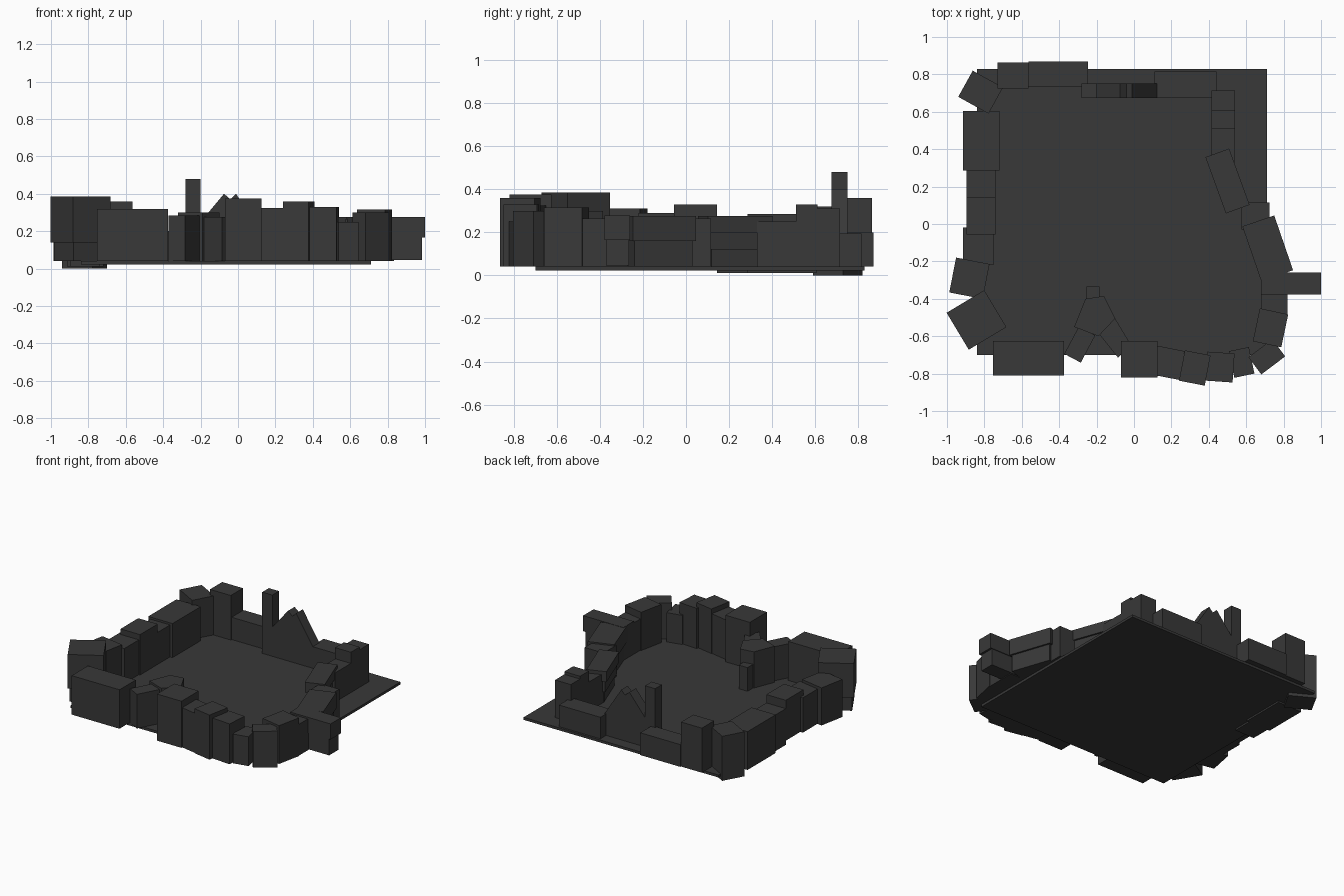
import bpy, bmesh, math

if "Cube" in bpy.data.objects:
    bpy.data.objects.remove(bpy.data.objects["Cube"])

mat = bpy.data.materials.new("dark_stone")
mat.diffuse_color = (0.04, 0.04, 0.04, 1)
mat.use_nodes = True
mat.node_tree.nodes["Principled BSDF"].inputs["Base Color"].default_value = mat.diffuse_color


def prism(name, pts, z0, z1, axis="z"):
    """Extrude a flat outline along z, or an x-z outline along y."""
    bm = bmesh.new()
    if axis == "z":
        lo = [bm.verts.new((x, y, z0)) for x, y in pts]
        hi = [bm.verts.new((x, y, z1)) for x, y in pts]
    else:
        lo = [bm.verts.new((x, z0, z)) for x, z in pts]
        hi = [bm.verts.new((x, z1, z)) for x, z in pts]
    n = len(pts)
    bm.faces.new(lo)
    bm.faces.new(hi)
    for i in range(n):
        bm.faces.new((lo[i], lo[(i + 1) % n], hi[(i + 1) % n], hi[i]))
    bmesh.ops.recalc_face_normals(bm, faces=bm.faces)
    me = bpy.data.meshes.new(name)
    bm.to_mesh(me)
    bm.free()
    me.materials.append(mat)
    ob = bpy.data.objects.new(name, me)
    bpy.context.collection.objects.link(ob)
    return ob


BASE = 0.04


def rot_block(name, cx, cy, w, d, angle, top, z0=BASE):
    """Block turned about its centre."""
    c, s = math.cos(math.radians(angle)), math.sin(math.radians(angle))
    pts = [(cx + u * w / 2 * c - v * d / 2 * s, cy + u * w / 2 * s + v * d / 2 * c)
           for u, v in ((-1, -1), (1, -1), (1, 1), (-1, 1))]
    return prism(name, pts, z0, top)


def block(name, x0, x1, y0, y1, top, z0=BASE):
    """Axis-aligned block."""
    return rot_block(name, (x0 + x1) / 2, (y0 + y1) / 2, x1 - x0, y1 - y0, 0, top, z0)


def tiers(name, cx, cy, w, d, angle, levels):
    """Stacked block, lower tiers slightly recessed."""
    for i in range(len(levels) - 1):
        inset = 0.025 * (len(levels) - 2 - i)
        rot_block(f"{name}_tier_{i}", cx, cy, w - inset, d - inset, angle,
                  levels[i + 1], levels[i])


# Ground slab
block("ground_slab", -0.84, 0.71, -0.70, 0.83, 0.04, 0.022)

# Back row: low hall, tall house, bell tower, gabled hall, low hall
block("back_hall_left", -0.565, -0.245, 0.735, 0.87, 0.20)
block("back_house_tall", -0.73, -0.565, 0.725, 0.863, 0.36)
block("slim_tower", -0.28, -0.20, 0.675, 0.75, 0.48)
prism("twin_peak_hall", [(-0.20, BASE), (0.125, BASE), (0.125, 0.19), (-0.01, 0.40),
                         (-0.04, 0.37), (-0.075, 0.40), (-0.20, 0.25)], 0.675, 0.75, "y")
block("back_hall_right", 0.11, 0.44, 0.675, 0.815, 0.195)

# Right row
block("right_house_1", 0.415, 0.54, 0.61, 0.715, 0.31)
block("right_house_2", 0.415, 0.54, 0.51, 0.61, 0.33)
block("right_house_3", 0.415, 0.54, 0.33, 0.51, 0.25)
tiers("right_house_4", 0.50, 0.23, 0.135, 0.32, 20, (BASE, 0.12, 0.20, 0.275))
block("right_house_5", 0.575, 0.725, -0.03, 0.115, 0.265)
tiers("right_house_6", 0.715, -0.13, 0.18, 0.31, 19, (BASE, 0.16, 0.275))
block("right_wing_upper", 0.68, 1.0, -0.378, -0.26, 0.277, 0.165)
block("right_wing_lower", 0.68, 0.985, -0.372, -0.265, 0.165, 0.045)
block("right_house_7", 0.68, 0.82, -0.48, -0.27, 0.265)
rot_block("right_house_8", 0.73, -0.555, 0.155, 0.18, -12, 0.315)

# Front row
rot_block("corner_house_front_right", 0.71, -0.71, 0.16, 0.115, 37, 0.30)
rot_block("front_house_1", 0.575, -0.74, 0.11, 0.145, 12, 0.25)
rot_block("front_house_2", 0.46, -0.765, 0.145, 0.155, -4, 0.33)
rot_block("front_house_3", 0.325, -0.77, 0.14, 0.165, -11, 0.36)
prism("front_house_4", [(0.12, -0.81), (0.25, -0.835), (0.27, -0.68), (0.12, -0.65)], BASE, 0.325)
block("front_house_5", -0.07, 0.125, -0.82, -0.625, 0.375)
block("front_house_6", -0.755, -0.375, -0.81, -0.625, 0.32)

# Gatehouse set back behind the front row
rot_block("gate_wing_left", -0.29, -0.645, 0.165, 0.10, 62, 0.285)
prism("gate_body", [(-0.26, -0.40), (-0.16, -0.385), (-0.10, -0.505),
                    (-0.19, -0.60), (-0.32, -0.55)], BASE, 0.30)
prism("gate_wing_right", [(-0.11, -0.49), (-0.02, -0.64), (-0.085, -0.715), (-0.185, -0.59)],
      BASE, 0.275)
block("gate_turret", -0.255, -0.185, -0.40, -0.335, 0.21)

# Left row
tiers("corner_house_front_left", -0.842, -0.513, 0.235, 0.23, 31, (BASE, 0.14, 0.385))
rot_block("left_house_1", -0.88, -0.29, 0.182, 0.19, -11, 0.31)
block("left_house_2", -0.915, -0.75, -0.22, -0.02, 0.29)
block("left_house_3", -0.895, -0.74, -0.055, 0.145, 0.33)
block("left_house_4", -0.895, -0.74, 0.145, 0.285, 0.27, 0.01)
block("left_house_5", -0.913, -0.72, 0.285, 0.605, 0.285, 0.01)
rot_block("corner_house_back_left", -0.82, 0.705, 0.185, 0.16, -29, 0.32, 0.0)
